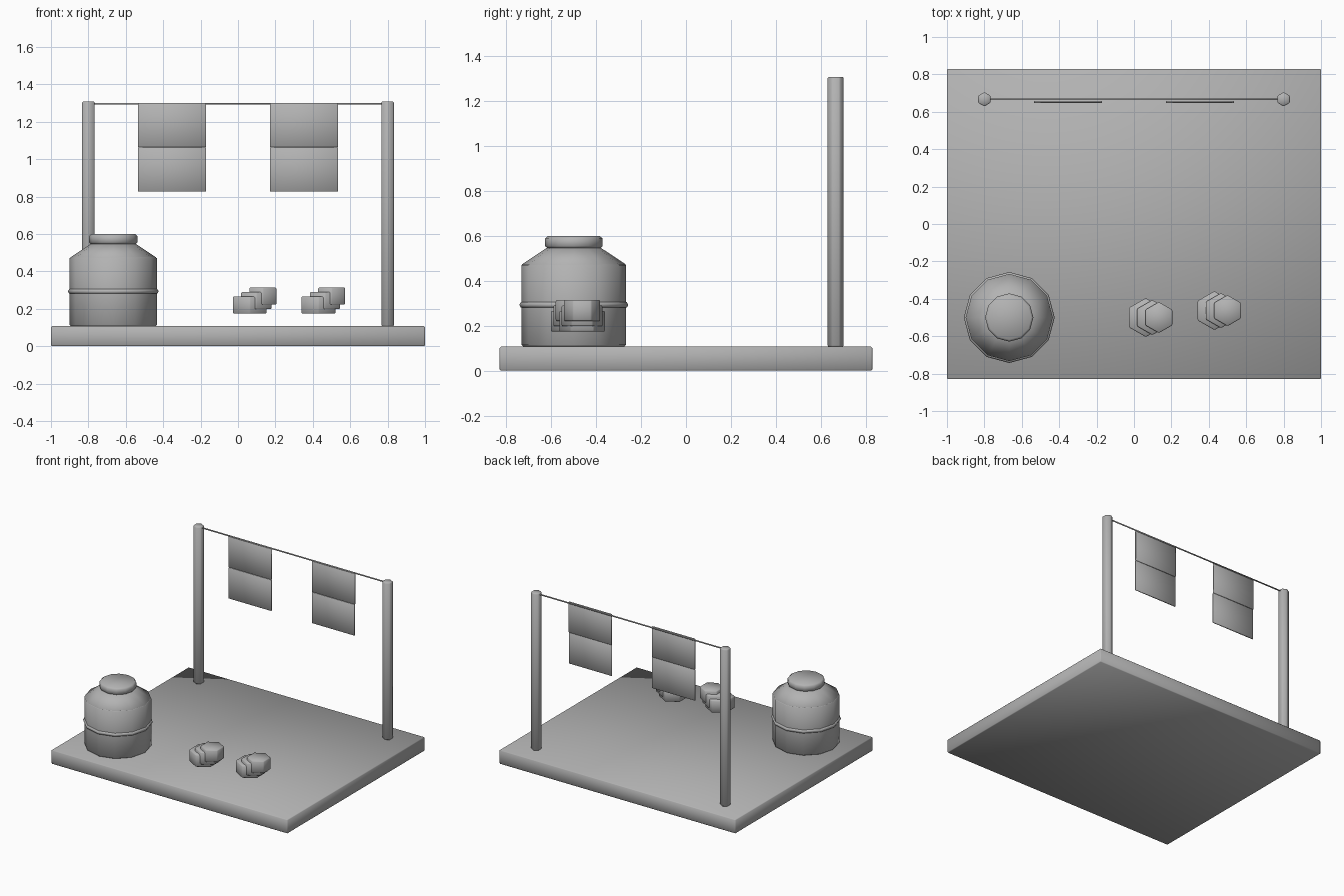
import bpy, math

if "Cube" in bpy.data.objects:
    bpy.data.objects.remove(bpy.data.objects["Cube"])

# Mid-grey finish shared by all parts
grey = bpy.data.materials.new("mid_grey")
grey.diffuse_color = (0.45, 0.45, 0.45, 1)
grey.use_nodes = True
grey.node_tree.nodes["Principled BSDF"].inputs["Base Color"].default_value = grey.diffuse_color

def finish(ob, name, bevel=0.0):
    # Soft look: single-step bevel, fully smooth shading
    ob.name = name
    ob.data.materials.append(grey)
    if bevel:
        m = ob.modifiers.new("Soft edges", 'BEVEL')
        m.width = bevel
        m.segments = 1
        m.limit_method = 'ANGLE'
        m.angle_limit = math.radians(40)
    bpy.ops.object.shade_smooth()
    return ob

def box(name, lo, hi, bevel):
    c = [(a + b) / 2 for a, b in zip(lo, hi)]
    bpy.ops.mesh.primitive_cube_add(size=1, location=c)
    ob = bpy.context.object
    ob.scale = [b - a for a, b in zip(lo, hi)]
    bpy.ops.object.transform_apply(location=False, rotation=False, scale=True)
    return finish(ob, name, bevel)

def prism(name, x, y, z0, z1, r, sides, bevel=0.0, r_top=None):
    bpy.ops.mesh.primitive_cone_add(vertices=sides, radius1=r, radius2=r if r_top is None else r_top,
                                    depth=z1 - z0, location=(x, y, (z0 + z1) / 2))
    return finish(bpy.context.object, name, bevel)

# Base slab
box("base", (-1, -0.83, 0), (1, 0.83, 0.107), 0.005)

# Washing line: two poles, rope and two folded cloths
for side, sx in (("left", -1), ("right", 1)):
    prism(side + "_pole", sx * 0.8, 0.667, 0.107, 1.308, 0.038, 6, 0.005)
    x0, x1 = sorted((sx * 0.17, sx * 0.535))
    box(side + "_cloth_upper", (x0, 0.648, 1.064), (x1, 0.658, 1.3), 0.003)
    box(side + "_cloth_lower", (x0, 0.646, 0.826), (x1, 0.656, 1.064), 0.003)

bpy.ops.mesh.primitive_cylinder_add(vertices=6, radius=0.005, depth=1.6, location=(0, 0.667, 1.296),
                                    rotation=(0, math.pi / 2, 0))
finish(bpy.context.object, "rope")

# Storage jar: body, sloping shoulder, lid and hoop
jx, jy = -0.667, -0.5
prism("jar_body", jx, jy, 0.107, 0.478, 0.233, 12, 0.008)
prism("jar_shoulder", jx, jy, 0.47, 0.549, 0.237, 12, 0.008, r_top=0.118)
prism("jar_lid", jx, jy, 0.545, 0.599, 0.129, 12, 0.011)
bpy.ops.mesh.primitive_torus_add(location=(jx, jy, 0.293), major_segments=12, minor_segments=6,
                                 major_radius=0.229, minor_radius=0.014)
finish(bpy.context.object, "jar_hoop")

# Two leaning stacks of hexagonal bowls, each bowl smaller and higher
for s, (x, y) in enumerate(((0.063, -0.5), (0.43, -0.463))):
    for i in range(3):
        z = 0.174 + 0.024 * i
        prism(f"bowl_{s + 1}_{i + 1}", x + 0.035 * i, y, z, z + 0.092, 0.104 - 0.0105 * i, 6, 0.005)
